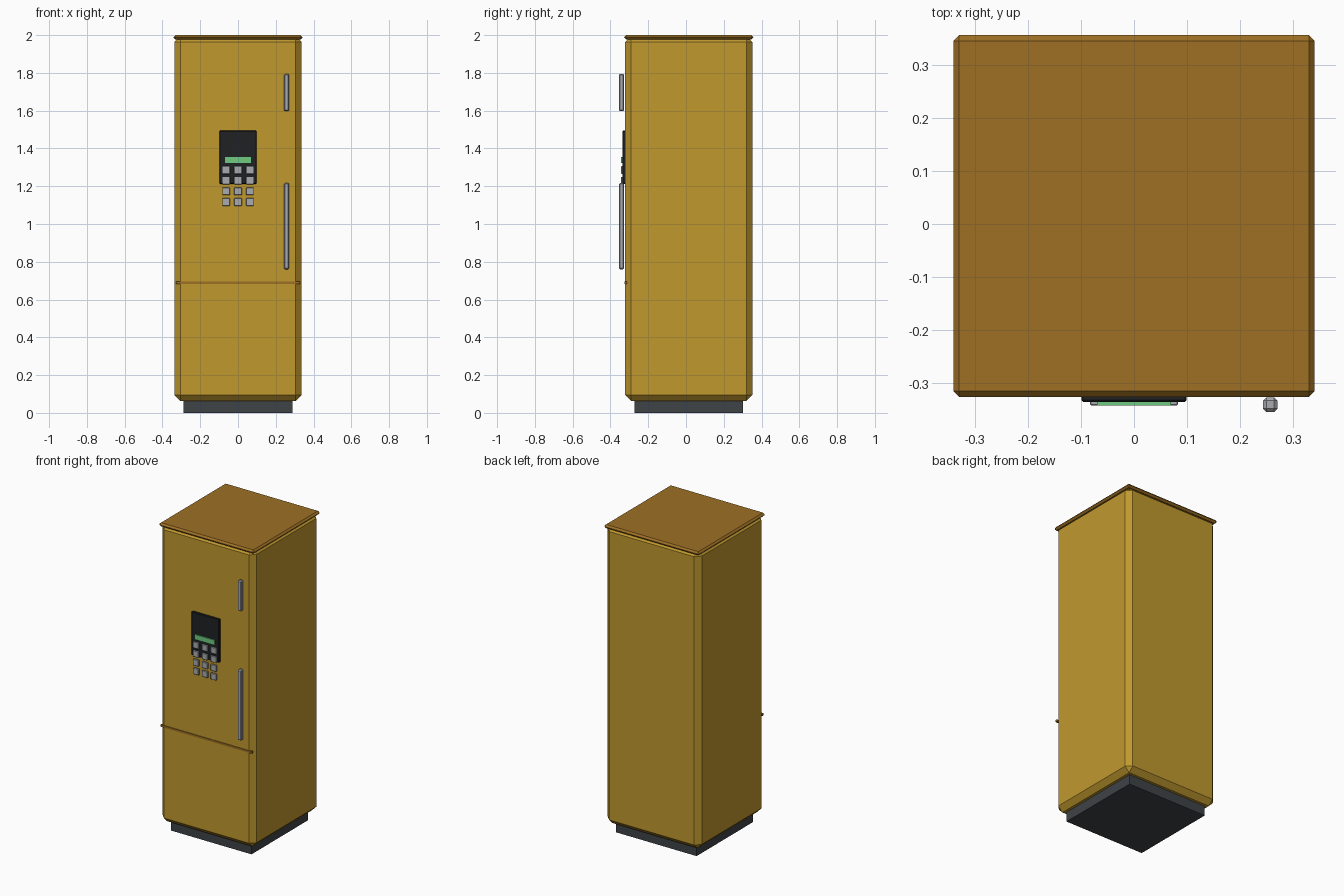
import bpy

if "Cube" in bpy.data.objects:
    bpy.data.objects.remove(bpy.data.objects["Cube"])


def material(name, r, g, b):
    m = bpy.data.materials.new(name)
    m.diffuse_color = (r, g, b, 1)
    m.use_nodes = True
    m.node_tree.nodes["Principled BSDF"].inputs["Base Color"].default_value = m.diffuse_color
    return m


GOLD = material("gold", 0.53, 0.315, 0.027)
BROWN = material("brown", 0.34, 0.16, 0.017)
SLATE = material("slate", 0.05, 0.056, 0.063)
BLACK = material("black", 0.014, 0.015, 0.017)
GREY = material("grey", 0.40, 0.41, 0.43)
GREEN = material("green", 0.16, 0.60, 0.22)


def box(name, mat, x, y, z, bevel=0):
    """Box from (min, max) ranges, with an optional one-step chamfer."""
    bpy.ops.mesh.primitive_cube_add(size=1, location=[sum(r) / 2 for r in (x, y, z)])
    ob = bpy.context.object
    ob.name = name
    ob.scale = [r[1] - r[0] for r in (x, y, z)]
    bpy.ops.object.transform_apply(location=False, rotation=False, scale=True)
    ob.data.materials.append(mat)
    if bevel:
        mod = ob.modifiers.new("chamfer", 'BEVEL')
        mod.width = bevel
        mod.segments = 1
    return ob


# Cabinet: plinth, body, lid
box("plinth", SLATE, (-0.288, 0.288), (-0.273, 0.303), (0, 0.075))
box("cabinet_body", GOLD, (-0.337, 0.337), (-0.322, 0.352), (0.063, 1.995), 0.032)
box("lid", BROWN, (-0.3415, 0.3415), (-0.327, 0.357), (1.976, 2.0), 0.011)

# Seam between the doors
box("door_seam", BROWN, (-0.328, 0.328), (-0.326, -0.313), (0.683, 0.696))

# Handles
for name, z in (("upper_handle", (1.597, 1.795)), ("lower_handle", (0.76, 1.217))):
    box(name, GREY, (0.244, 0.271), (-0.355, -0.328), z, 0.006)

# Control panel, screen and keypad
box("control_panel", BLACK, (-0.099, 0.099), (-0.336, -0.318), (1.213, 1.494), 0.003)
box("screen", GREEN, (-0.07, 0.07), (-0.343, -0.334), (1.323, 1.355))
for row in range(4):
    for col in (-1, 0, 1):
        x, z = col * 0.063, 1.286 - row * 0.0565
        box(f"key_{row}_{col + 1}", GREY, (x - 0.02, x + 0.02),
            (-0.343, -0.330), (z - 0.02, z + 0.02), 0.002)
